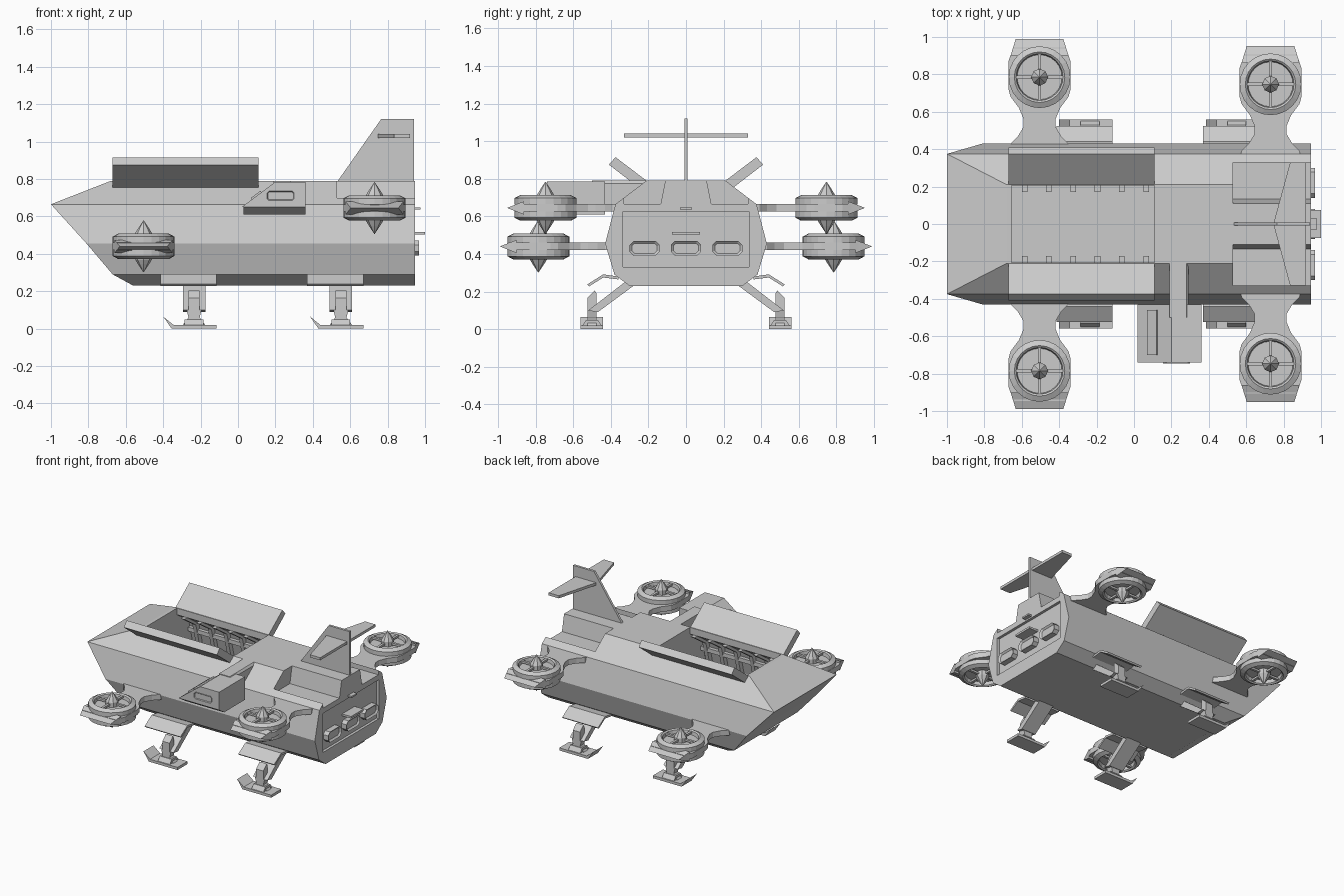
import bpy, bmesh
from math import cos, sin, pi

if "Cube" in bpy.data.objects:
    bpy.data.objects.remove(bpy.data.objects["Cube"])


def make(name, verts, faces, inset=None):
    bm = bmesh.new()
    vs = [bm.verts.new(v) for v in verts]
    fs = [bm.faces.new([vs[i] for i in f]) for f in faces]
    bmesh.ops.recalc_face_normals(bm, faces=bm.faces)
    if inset:  # sink a panel into the first end cap
        bmesh.ops.inset_region(bm, faces=[fs[0]], thickness=inset[0], depth=-inset[1])
    me = bpy.data.meshes.new(name)
    bm.to_mesh(me)
    bm.free()
    ob = bpy.data.objects.new(name, me)
    bpy.context.collection.objects.link(ob)
    return ob


def prism(name, axis, pts, a, b, inset=None):
    """Extrude a 2D outline from a to b along an axis; cap at a comes first."""
    put = {'x': lambda p, t: (t, p[0], p[1]),
           'y': lambda p, t: (p[0], t, p[1]),
           'z': lambda p, t: (p[0], p[1], t)}[axis]
    n = len(pts)
    verts = [put(p, t) for t in (a, b) for p in pts]
    faces = [tuple(range(n)), tuple(range(n, 2 * n))]
    faces += [(i, (i + 1) % n, n + (i + 1) % n, n + i) for i in range(n)]
    return make(name, verts, faces, inset)


def rect(a, b, c, d):
    return [(a, c), (b, c), (b, d), (a, d)]


def chamfered(a, b, c, d, k):
    return [(a + k, c), (b - k, c), (b, c + k), (b, d - k),
            (b - k, d), (a + k, d), (a, d - k), (a, c + k)]


def lathe(name, prof, centre, n):
    """Revolve a closed (r, z) outline; points with r = 0 are poles."""
    verts, rings, faces = [], [], []
    for r, z in prof:
        m = n if r else 1
        rings.append([len(verts) + i for i in range(m)])
        verts += [(centre[0] + r * cos(2 * pi * i / n), centre[1] + r * sin(2 * pi * i / n),
                   centre[2] + z) for i in range(m)]
    for A, B in zip(rings, rings[1:]):
        for i in range(n):
            j = (i + 1) % n
            f = [A[i % len(A)], A[j % len(A)], B[j % len(B)], B[i % len(B)]]
            faces.append(list(dict.fromkeys(f)))
    return make(name, verts, faces)


def cut(ob, cutters):
    for c in cutters:
        m = ob.modifiers.new("cut", 'BOOLEAN')
        m.object, m.operation, m.solver = c, 'DIFFERENCE', 'EXACT'
    dg = bpy.context.evaluated_depsgraph_get()
    me = bpy.data.meshes.new_from_object(ob.evaluated_get(dg))
    ob.modifiers.clear()
    ob.data = me
    for c in cutters:
        bpy.data.objects.remove(c)


# hull: (half width, height, nose x) for each long edge
edge = [(.21, .79, -.68), (.375, .665, -1), (.43, .455, -.81), (.38, .29, -.67), (.30, .23, -.56)]
loop = edge + [(-y, z, x) for y, z, x in reversed(edge)]
n = len(loop)
verts = [(x, y, z) for y, z, x in loop] + [(.945, y, z) for y, z, x in loop]
faces = [(i, (i + 1) % n, n + (i + 1) % n, n + i) for i in range(n)]
faces += [(i, i + 1, n - 2 - i, n - 1 - i) for i in range(4)] + [tuple(range(n, 2 * n))]
hull = make("hull", verts, faces)

# open cargo bay, stepped rear deck and recessed rear door
wall = [(.205, .74), (.345, .645), (.395, .455), (.35, .31)]
bay = [(.205, .9)] + wall
cutters = [prism("bay_cutter", 'x', bay + [(-y, z) for y, z in reversed(bay)], -.655, .11),
           prism("door_cutter", 'x', rect(-.335, .335, .33, .625), .925, 1.1)]
for s in (1, -1):
    cutters.append(prism("deck_cutter", 'x', [(s * .135, .665), (s * .33, .665), (s * .33, .9),
                                              (s * .11, .9), (s * .11, .79)], .53, 1.1))
cut(hull, cutters)

# rear door windows and handles
for i in (-1, 0, 1):
    prism("rear_window", 'x', chamfered(i * .22 - .08, i * .22 + .08, .39, .47, .022),
          .967, .92, (.014, .012))
prism("rear_step", 'x', rect(-.075, .075, .503, .518), .92, 1.0)
prism("rear_latch", 'x', rect(-.032, .032, .636, .648), .93, .975)

# bay ribs and open hatch doors
for s in (1, -1):
    inner = [(y - .035, z) for y, z in reversed(wall)]
    for i in range(6):
        x = -.60 + i * .13
        prism("bay_rib", 'x', [(s * y, z) for y, z in wall + inner], x, x + .03)
    prism("bay_rail", 'x', [(s * .33, .60), (s * .36, .60), (s * .36, .57), (s * .33, .57)], -.65, .11)
    prism("hatch_door", 'x', [(s * .21, .79), (s * .375, .915), (s * .41, .875), (s * .25, .752)],
          -.67, .11)

# tail fin and tailplane
prism("tail_fin", 'y', [(.53, .785), (.765, 1.12), (.94, 1.12), (.94, .785)], -.009, .009)
prism("tailplane", 'z', [(.745, 0), (.835, .33), (.92, .33), (.92, -.33), (.835, -.33)], 1.02, 1.04)

# rotor pods on waisted stub wings
half = [(.17, .36), (.155, .43), (.115, .47), (.085, .52), (.085, .56), (.11, .62), (.155, .68),
        (.166, .72), (.166, .87), (.14, .945)]
for px, dy, pz in ((-.505, 0, .44), (.73, -.038, .645)):
    for s in (1, -1):
        plan = [(px + x, s * (y + dy)) for x, y in half]
        plan += [(px - x, s * (y + dy)) for x, y in reversed(half)]
        prism("stub_wing", 'z', plan, pz - .02, pz + .02)
        y0, y1 = s * (.90 + dy), s * (.99 + dy)
        make("wing_tip", [(px - .155, y0, pz - .035), (px + .155, y0, pz - .035),
                          (px + .155, y0, pz + .035), (px - .155, y0, pz + .035),
                          (px - .127, y1, pz), (px + .127, y1, pz)],
             [(0, 1, 2, 3), (0, 1, 5, 4), (3, 2, 5, 4), (0, 3, 4), (1, 2, 5)])
        cy = s * (.785 + dy)
        for u in (1, -1):
            lathe("rotor_duct", [(0, 0), (.15, 0), (.15, u * .012), (.165, u * .018),
                                 (.165, u * .052), (.135, u * .068), (.125, u * .06),
                                 (.12, u * .035), (0, u * .035)], (px, cy, pz), 24)
            lathe("rotor_spinner", [(0, u * .03), (.045, u * .03), (.045, u * .07),
                                    (.03, u * .095), (0, u * .14)], (px, cy, pz), 8)
            za, zb = pz + u * .045, pz + u * .06
            prism("rotor_blade", 'z', rect(px - .125, px + .125, cy - .009, cy + .009), za, zb)
            prism("rotor_blade", 'z', rect(px - .009, px + .009, cy - .125, cy + .125), za, zb)

# landing legs
for lx in (-.235, .55):
    for s in (1, -1):
        def yz(*p):
            return [(s * y, z) for y, z in p]
        prism("leg_flap", 'x', yz((.36, .28), (.44, .292), (.525, .238), (.515, .228), (.44, .275),
                                  (.36, .265)), lx - .18, lx + .12)
        prism("leg_strut", 'x', yz((.24, .27), (.30, .27), (.52, .10), (.47, .09), (.28, .23)),
              lx - .06, lx + .06)
        prism("leg_piston", 'x', yz((.475, .09), (.525, .09), (.525, .165), (.485, .205), (.475, .19)),
              lx - .03, lx + .03)
        a, b = s * .475, s * .525
        prism("ankle", 'y', [(lx - .06, .02), (lx + .06, .02), (lx + .03, .06), (lx + .04, .1),
                             (lx - .04, .1), (lx - .03, .06)], a, b)
        prism("foot_base", 'x', yz((.445, .015), (.555, .015), (.53, .05), (.47, .05)),
              lx - .05, lx + .05)
        prism("foot", 'y', [(lx - .12, 0), (lx + .12, 0), (lx + .12, .02), (lx - .11, .02),
                            (lx - .165, .065)], s * .44, s * .56)

# side equipment pod on the front (-y) flank
prism("pod_body", 'y', [(.02, .65), (.2, .785), (.36, .785), (.36, .65)], -.74, -.43)
prism("pod_keel", 'x', [(-.74, .65), (-.43, .65), (-.43, .61), (-.68, .61)], .03, .36)
prism("pod_arm", 'y', [(.19, .65), (.19, .79), (.28, .79), (.292, .775), (.292, .65)], -.5, -.2)
prism("pod_port", 'y', chamfered(.155, .30, .685, .735, .01), -.746, -.72, (.012, .015))
prism("pod_vent", 'y', [(.075, .685), (.07, .70), (.12, .737), (.13, .725)], -.70, -.46)
